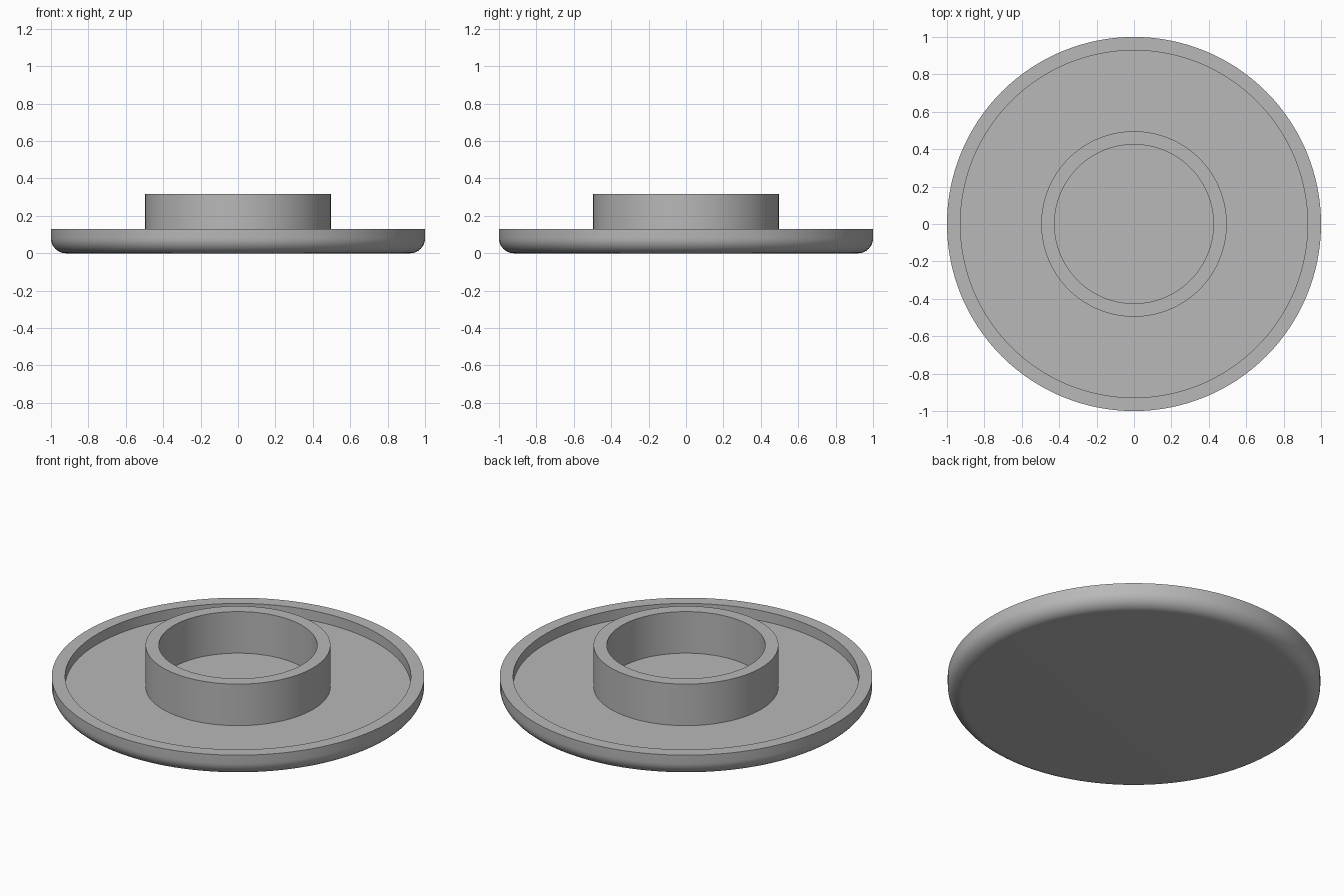
import bpy, bmesh, math

SEGMENTS = 128
FILLET = 0.08
FLOOR = 0.07
RIM_TOP = 0.13
RING_TOP = 0.316

old = bpy.data.objects.get("Cube")
if old:
    bpy.data.objects.remove(old, do_unlink=True)

# Plain grey material
grey = bpy.data.materials.new("plain_grey")
grey.use_nodes = True
colour = (0.48, 0.48, 0.48, 1)
grey.diffuse_color = colour
grey.node_tree.nodes["Principled BSDF"].inputs["Base Color"].default_value = colour


def lathe(name, profile):
    """Turn an (r, z) profile around z, capping both ends with flat discs."""
    bm = bmesh.new()
    rings = []
    for r, z in profile:
        angles = [2 * math.pi * i / SEGMENTS for i in range(SEGMENTS)]
        rings.append([bm.verts.new((r * math.cos(a), r * math.sin(a), z)) for a in angles])
    for low, high in zip(rings, rings[1:]):
        for i in range(SEGMENTS):
            j = (i + 1) % SEGMENTS
            bm.faces.new((low[i], low[j], high[j], high[i]))
    bm.faces.new(rings[0][::-1])
    bm.faces.new(rings[-1])
    mesh = bpy.data.meshes.new(name)
    bm.to_mesh(mesh)
    bm.free()
    mesh.materials.append(grey)
    obj = bpy.data.objects.new(name, mesh)
    bpy.context.collection.objects.link(obj)
    bpy.ops.object.select_all(action="DESELECT")
    obj.select_set(True)
    bpy.context.view_layer.objects.active = obj
    bpy.ops.object.shade_smooth_by_angle(angle=math.radians(30))
    return obj


# Rounded underside edge
steps = 10
underside = []
for k in range(steps + 1):
    a = math.pi / 2 * k / steps
    underside.append((1 - FILLET + FILLET * math.sin(a), FILLET * (1 - math.cos(a))))

# Raised outer rim, then the recessed floor
rim = [(1, RIM_TOP), (0.928, RIM_TOP), (0.928, FLOOR)]

# Upright central ring, open down to the floor
ring = [(0.496, FLOOR), (0.496, RING_TOP), (0.425, RING_TOP), (0.425, FLOOR)]

lathe("round_tray_with_ring", underside + rim + ring)
